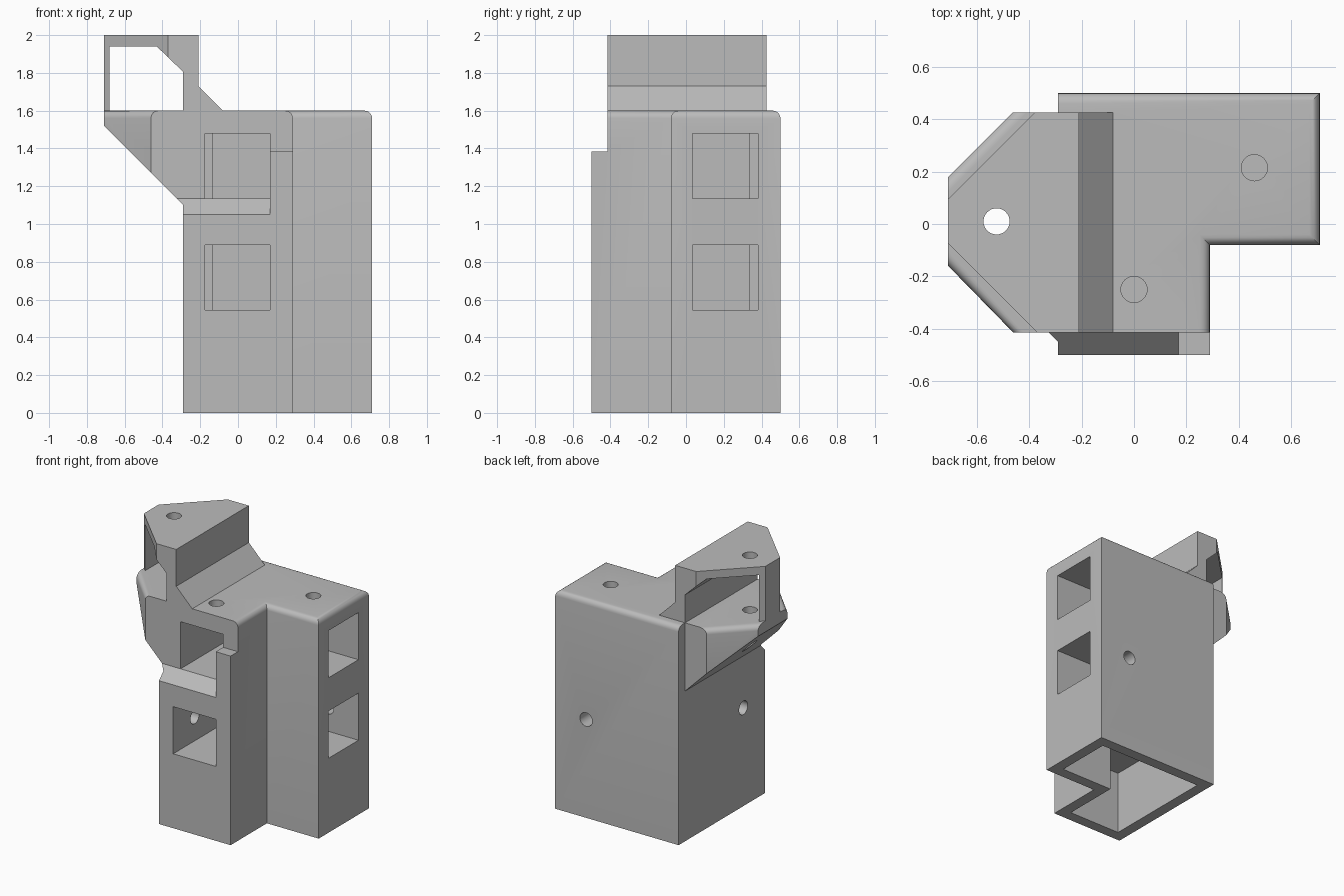
import bpy, bmesh, math
from mathutils import Vector

if "Cube" in bpy.data.objects:
    bpy.data.objects.remove(bpy.data.objects["Cube"])

grey = bpy.data.materials.new("plain grey")
grey.use_nodes = True
COLOR = (0.5, 0.5, 0.5, 1)
grey.diffuse_color = COLOR
grey.node_tree.nodes["Principled BSDF"].inputs["Base Color"].default_value = COLOR

# Map (u, v, depth) to world for extrusion along each axis
PLACE = {"x": lambda u, v, d: (d, u, v),
         "y": lambda u, v, d: (u, d, v),
         "z": lambda u, v, d: (u, v, d)}


def prism(name, axis, points, lo, hi, round_rule=None, radius=0.04):
    """Extrude a 2D outline along an axis, optionally rounding chosen edges."""
    bm = bmesh.new()
    place = PLACE[axis]
    base = bm.faces.new([bm.verts.new(place(u, v, lo)) for u, v in points])
    ext = bmesh.ops.extrude_face_region(bm, geom=[base])
    verts = [g for g in ext["geom"] if isinstance(g, bmesh.types.BMVert)]
    shift = Vector(place(0, 0, hi - lo))
    bmesh.ops.translate(bm, verts=verts, vec=shift)
    bmesh.ops.recalc_face_normals(bm, faces=bm.faces)
    if round_rule:
        edges = [e for e in bm.edges if round_rule(*[v.co for v in e.verts])]
        bmesh.ops.bevel(bm, geom=edges, offset=radius, segments=5,
                        profile=0.5, affect="EDGES")
    mesh = bpy.data.meshes.new(name)
    bm.to_mesh(mesh)
    bm.free()
    mesh.materials.append(grey)
    obj = bpy.data.objects.new(name, mesh)
    bpy.context.collection.objects.link(obj)
    return obj


def box(name, x, y, z):
    outline = [(x[0], y[0]), (x[1], y[0]), (x[1], y[1]), (x[0], y[1])]
    return prism(name, "z", outline, *z)


def drill(axis, u, v, lo, hi, r=0.05):
    steps = [2 * math.pi * i / 32 for i in range(32)]
    ring = [(u + r * math.cos(a), v + r * math.sin(a)) for a in steps]
    return prism("hole_cutter", axis, ring, lo, hi)


def combine(target, tool, operation="DIFFERENCE"):
    mod = target.modifiers.new("combine", "BOOLEAN")
    mod.operation, mod.object, mod.solver = operation, tool, "EXACT"
    bpy.context.view_layer.objects.active = target
    bpy.ops.object.modifier_apply(modifier=mod.name)
    bpy.data.objects.remove(tool)


def ell(t):
    """L-shaped plan, inset by wall thickness t."""
    left, front, back, right = -0.29 + t, -0.5 + t, 0.5 - t, 0.71 - t
    return [(left, front), (0.29 - t, front), (0.29 - t, -0.08 + t),
            (right, -0.08 + t), (right, back), (left, back)]


def body_round(a, b):
    top = min(a.z, b.z) > 1.59
    front = max(a.y, b.y) < -0.49
    side = max(a.x, b.x) < -0.28
    return top and not front and not side


def diagonal_top(a, b):
    d = b - a
    return min(a.z, b.z) > 1.59 and abs(d.x) > 0.1 and abs(d.y) > 0.1


# Main L-shaped column with rounded top rim
body = prism("bracket_body", "z", ell(0), 0, 1.6, body_round)

# Overhanging shelf with clipped corners and sloped underside
MID = 0.01
shelf = prism("shelf", "z",
              [(-0.25, -0.6), (-0.28, -0.6), (-0.71, MID - 0.17),
               (-0.71, MID + 0.17), (-0.465, 0.425), (-0.25, 0.425)],
              0.95, 1.6, diagonal_top)
combine(shelf, prism("slope_cutter", "y",
                     [(-0.1, 0.91), (-1, 1.81), (-1, 0.91)], -1, 1))

# Upper arm with its window and thin outer post
arm = prism("upper_arm", "y",
            [(-0.71, 1.55), (-0.71, 2), (-0.21, 2), (-0.21, 1.73),
             (-0.08, 1.6), (-0.08, 1.55)], -0.6, 0.425)
combine(arm, prism("opening_cutter", "y",
                   [(-0.68, 1.5), (-0.68, 1.94), (-0.43, 1.94),
                    (-0.29, 1.805), (-0.29, 1.5)], -1, 1))
for s in (-1, 1):
    clip = [(-0.81, MID + s * -0.015), (0.29, MID + s * 1.085),
            (-0.81, MID + s * 1.085)]
    combine(arm, prism("corner_cutter", "z", clip, 1.4, 2.2))

combine(body, shelf, "UNION")
combine(body, arm, "UNION")

# Front recess with a sloped sill, and the step beside it
combine(body, prism("recess_cutter", "x",
                    [(-0.415, 1.135), (-0.7, 0.85), (-0.7, 3), (-0.415, 3)],
                    -1, 0.17))
combine(body, box("step_cutter", (-0.9, 1), (-0.8, -0.415), (1.385, 3)))

# Hollow base
combine(body, prism("cavity_cutter", "z", ell(0.08), -0.5, 0.465))

# Two levels of crossing square pockets
for z in ((0.545, 0.89), (1.135, 1.48)):
    combine(body, box("front_pocket_cutter", (-0.175, 0.17), (-0.7, 0.335), z))
    combine(body, box("side_pocket_cutter", (-0.135, 0.9), (0.035, 0.38), z))

# Screw holes
combine(body, drill("z", 0, -0.25, 1.4, 1.8))
combine(body, drill("z", 0.46, 0.215, 1.4, 1.8))
combine(body, drill("z", -0.525, MID, 0.8, 2.2))
combine(body, drill("x", -0.25, 0.72, -0.5, -0.1))
combine(body, drill("y", 0.46, 0.72, 0.3, 0.7))

bpy.ops.object.select_all(action="DESELECT")
body.select_set(True)
bpy.context.view_layer.objects.active = body
bpy.ops.object.shade_smooth_by_angle(angle=math.radians(30))
